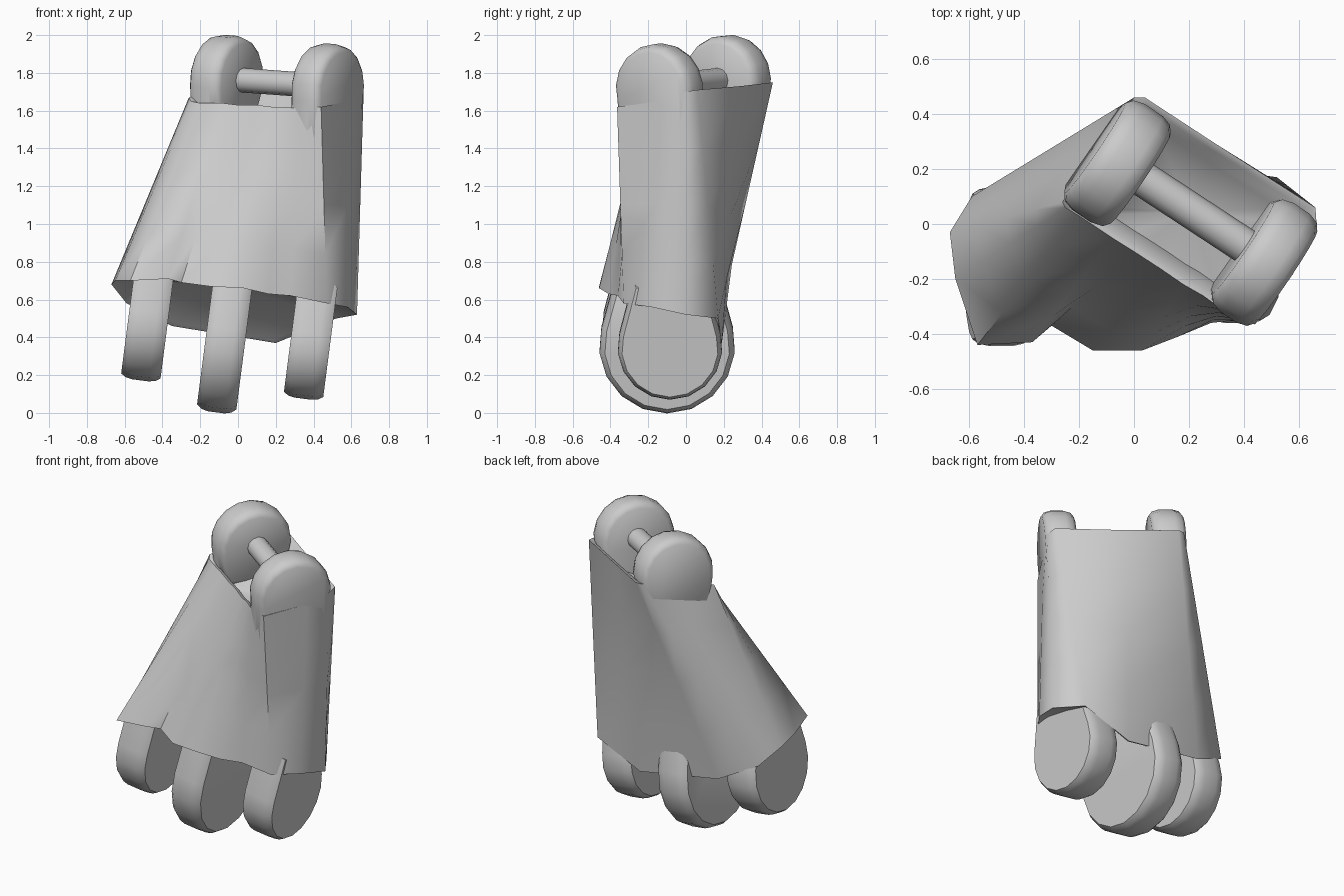
import bpy, bmesh, math
from mathutils import Vector as V

if "Cube" in bpy.data.objects:
    bpy.data.objects.remove(bpy.data.objects["Cube"])


def loft(name, rings, angle=40, caps=(None, None)):
    """Skin a stack of rings; each end closes flat or as a fan to a point."""
    bm = bmesh.new()
    vs = [[bm.verts.new(p) for p in r] for r in rings]
    n = len(vs[0])
    for a, b in zip(vs, vs[1:]):
        for i in range(n):
            j = (i + 1) % n
            bm.faces.new((a[i], a[j], b[j], b[i]))
    for ring, cap in ((vs[0], caps[0]), (vs[-1], caps[1])):
        if cap is None:
            bm.faces.new(ring)
        else:
            c = bm.verts.new(cap)
            for i in range(n):
                bm.faces.new((ring[i], ring[(i + 1) % n], c))
    bmesh.ops.recalc_face_normals(bm, faces=bm.faces)
    me = bpy.data.meshes.new(name)
    bm.to_mesh(me)
    bm.free()
    ob = bpy.data.objects.new(name, me)
    bpy.context.collection.objects.link(ob)
    bpy.ops.object.select_all(action='DESELECT')
    ob.select_set(True)
    bpy.context.view_layer.objects.active = ob
    bpy.ops.object.shade_smooth_by_angle(angle=math.radians(angle))
    return ob


def lug(name, centre, axis, toward, radius, thick, length, taper, rim):
    """Rounded knuckle: half-disc end with a tapering root, soft rim."""
    c, n = V(centre), V(axis).normalized()
    up = V(toward)
    up = (up - n * up.dot(n)).normalized()
    side = up.cross(n)
    prof = []
    for i in range(11):
        t = math.radians(-195 + 210 * i / 10)
        prof.append((radius * math.cos(t), radius * math.sin(t)))
    prof += [(radius * taper, length), (-radius * taper, length)]
    h = thick / 2
    steps = [(d - h, s) for d, s in rim] + [(h - d, s) for d, s in reversed(rim)]
    rings = [[c + n * o + side * (x * s) + up * (y * s) for x, y in prof]
             for o, s in steps]
    return loft(name, rings, 50)


LOWER_RIM = [(0, .92), (.025, .975), (.06, 1)]
UPPER_RIM = [(0, .84), (.02, .95), (.06, 1)]

# Body outline: bottom x, y, z then matching top x, y, z
outline = [
    (-.67, -.03, .68, -.26, .08, 1.67), (-.65, -.20, .70, -.25, .06, 1.65),
    (-.57, -.44, .70, -.20, .03, 1.64), (-.37, -.43, .71, -.08, -.05, 1.64),
    (-.30, -.37, .69, .00, -.10, 1.63), (-.15, -.46, .67, .10, -.165, 1.63),
    (.03, -.46, .66, .18, -.22, 1.62), (.16, -.41, .63, .25, -.26, 1.62),
    (.28, -.36, .62, .32, -.31, 1.61), (.47, -.33, .58, .44, -.365, 1.62),
    (.58, -.18, .56, .59, -.13, 1.65), (.63, .00, .52, .665, -.01, 1.70),
    (.52, .17, .50, .66, .06, 1.71), (.20, .19, .37, .30, .29, 1.73),
    (-.35, .17, .46, .04, .46, 1.75), (-.59, .10, .58, .00, .46, 1.75)]
low = [V(p[:3]) for p in outline]
top = [V(p[3:]) for p in outline]

# Recessed underside, then the outer wall
base = V((-.02, -.08, 0))
under = [V((base.x + (p.x - base.x) * .93, base.y + (p.y - base.y) * .9, p.z + .015)) for p in low]
rings = [under] + [[a.lerp(b, t) for a, b in zip(low, top)] for t in (0, .25, .5, .75, 1)]

# Sunken pocket in the top
mid = V((.205, .045, 0))
for s, dz in ((.9, -.01), (.72, -.14)):
    rings.append([V((mid.x + (p.x - mid.x) * s, mid.y + (p.y - mid.y) * s, p.z + dz)) for p in top])
loft("body", rings, 55, (V((0, -.01, .66)), V((.205, .045, 1.52))))

# Two upper knuckles
ax = V((.83, -.56, -.07))
lug("upper_knuckle_left", (-.06, .22, 1.765), ax, (0, -.12, -1), .235, .20, .26, .75, UPPER_RIM)
lug("upper_knuckle_right", (.475, -.14, 1.715), ax, (0, 0, -1), .24, .19, .55, .9, UPPER_RIM)

# Hinge pin between them
a, b = V((-.03, .205, 1.765)), V((.45, -.11, 1.73))
d = (b - a).normalized()
s = d.cross(V((0, 0, 1))).normalized()
u = s.cross(d)
loft("hinge_pin", [[p + (s * math.cos(k * math.pi / 6) + u * math.sin(k * math.pi / 6)) * .065
                    for k in range(12)] for p in (a, b)])

# Three lower knuckles
for name, c, r in (("left", (-.48, -.155, .46), .29),
                   ("middle", (-.07, -.10, .36), .36),
                   ("right", (.38, -.085, .35), .277)):
    lug("lower_knuckle_" + name, c, (1, 0, -.13), (0, 0, 1), r, .21, r + .08, .7, LOWER_RIM)
